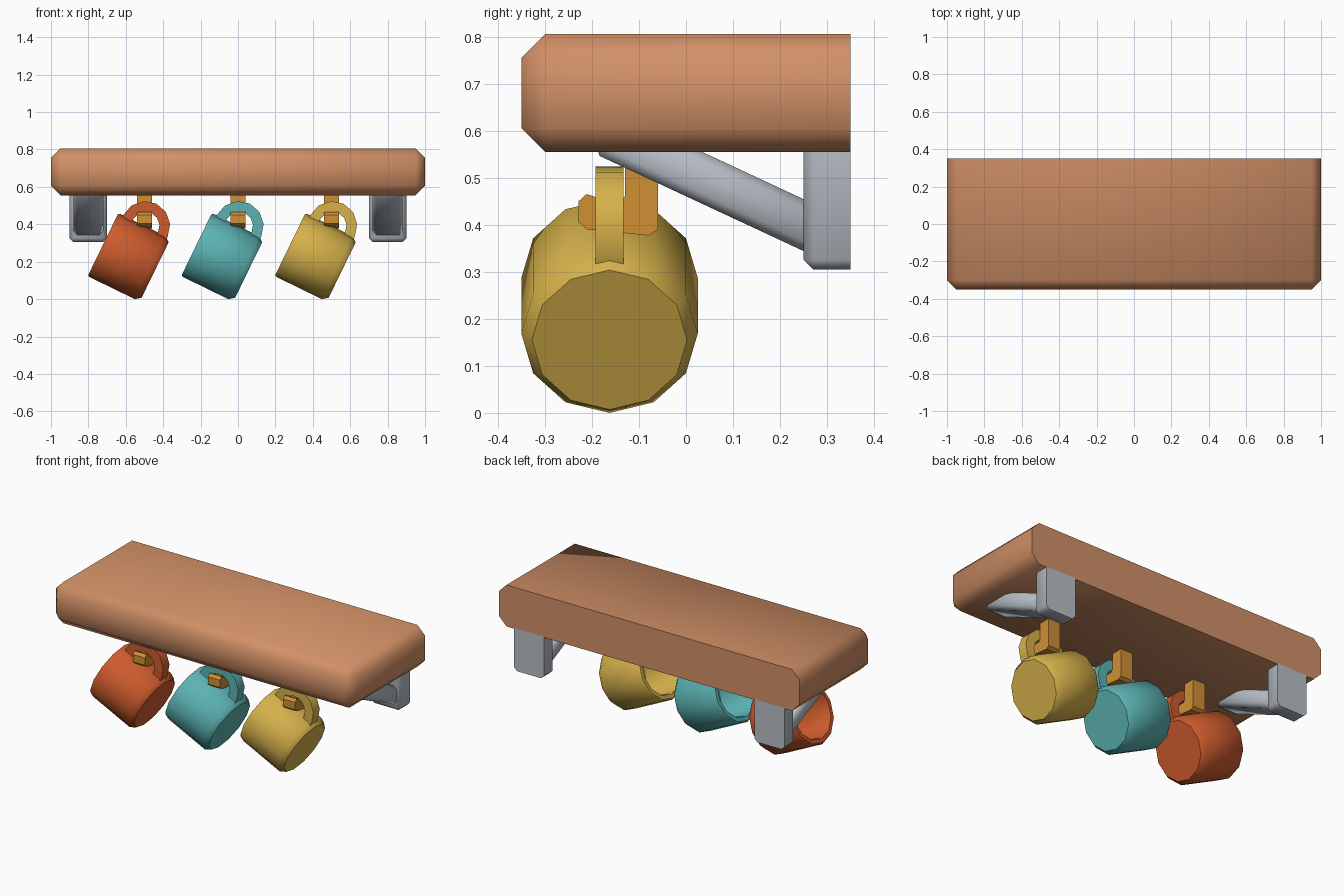
import bpy, bmesh, math
from mathutils import Matrix, Vector

if "Cube" in bpy.data.objects:
    bpy.data.objects.remove(bpy.data.objects["Cube"])


def material(name, rgb):
    m = bpy.data.materials.new(name)
    m.diffuse_color = (*rgb, 1)
    m.use_nodes = True
    m.node_tree.nodes["Principled BSDF"].inputs["Base Color"].default_value = m.diffuse_color
    return m


WOOD = material("warm_wood", (0.64, 0.28, 0.135))
STEEL = material("grey_metal", (0.48, 0.52, 0.57))
BRASS = material("amber_hook", (0.62, 0.28, 0.035))
RED = material("burnt_orange", (0.61, 0.105, 0.026))
TEAL = material("teal", (0.107, 0.45, 0.45))
YELLOW = material("mustard", (0.67, 0.44, 0.07))


def finish(bm, name, mat, angle=50):
    bmesh.ops.recalc_face_normals(bm, faces=bm.faces)
    me = bpy.data.meshes.new(name)
    bm.to_mesh(me)
    bm.free()
    me.materials.append(mat)
    me.shade_smooth()
    me.set_sharp_from_angle(angle=math.radians(angle))
    ob = bpy.data.objects.new(name, me)
    bpy.context.collection.objects.link(ob)
    return ob


def box(name, mat, lo, hi, bevel, keep=lambda e: True, angle=50):
    """Box between two corners, chamfering the edges chosen by keep."""
    bm = bmesh.new()
    lo, hi = Vector(lo), Vector(hi)
    bmesh.ops.create_cube(bm, size=1, matrix=Matrix.Translation((lo + hi) / 2)
                          @ Matrix.Diagonal((*(hi - lo), 1)))
    bmesh.ops.bevel(bm, geom=[e for e in bm.edges if keep(e)], offset=bevel,
                    segments=1, affect='EDGES')
    return finish(bm, name, mat, angle)


def prism(bm, loop, axis, width):
    """Extrude a closed loop of points by width, centred along axis."""
    axis = Vector(axis)
    f = bm.faces.new([bm.verts.new(Vector(p) - axis * width / 2) for p in loop])
    ext = bmesh.ops.extrude_face_region(bm, geom=[f])["geom"]
    bmesh.ops.translate(bm, vec=axis * width,
                        verts=[v for v in ext if isinstance(v, bmesh.types.BMVert)])


def not_on(axis, value):
    return lambda e: not all(abs(v.co[axis] - value) < 1e-4 for v in e.verts)


# Shelf board: chamfered everywhere but along the wall side
box("shelf_board", WOOD, (-1, -0.35, 0.555), (1, 0.35, 0.805), 0.05, not_on(1, 0.35))

# Wall brackets: upright plate and diagonal strut
for side, x in (("left", -0.8), ("right", 0.8)):
    back = not_on(1, 0.35)
    top = not_on(2, 0.56)
    box(side + "_bracket_plate", STEEL, (x - 0.1, 0.25, 0.305), (x + 0.1, 0.35, 0.56),
        0.02, lambda e: back(e) and top(e))
    strut = box(side + "_bracket_strut", STEEL, (-0.08, -0.26, -0.05), (0.08, 0.26, 0.05), 0.02)
    strut.location = (x, 0.055, 0.49)
    strut.rotation_euler.x = math.radians(-25)

HOOK = [(-0.06, 0.56), (-0.13, 0.56), (-0.13, 0.46), (-0.145, 0.447), (-0.175, 0.447),
        (-0.195, 0.46), (-0.212, 0.465), (-0.228, 0.45), (-0.228, 0.405),
        (-0.21, 0.39), (-0.08, 0.377), (-0.06, 0.39)]
# Mug wall as (radius, height): floor, chamfer, rim, hollow
MUG = [(0, -0.03), (0.165, -0.03), (0.1875, 0), (0.1875, 0.27), (0.18, 0.28),
       (0.157, 0.28), (0.15, 0.27), (0.15, 0.03), (0, 0.03)]

for x, label, mat in ((-0.5, "left", RED), (0, "middle", TEAL), (0.5, "right", YELLOW)):
    # Hook under the shelf
    bm = bmesh.new()
    prism(bm, [(x, y, z) for y, z in HOOK], (1, 0, 0), 0.08)
    finish(bm, label + "_hook", BRASS, 35)

    tilt = Matrix.Translation((x + 0.03, -0.1625, 0.1685)) @ Matrix.Rotation(math.radians(-64), 4, 'Y')

    # Twelve-sided mug body
    bm = bmesh.new()
    vs = [bm.verts.new((r, 0, h)) for r, h in MUG]
    es = [bm.edges.new(p) for p in zip(vs, vs[1:])]
    bmesh.ops.spin(bm, geom=vs + es, cent=(0, 0, 0), axis=(0, 0, 1),
                   angle=math.tau, steps=12)
    bmesh.ops.remove_doubles(bm, verts=bm.verts, dist=1e-4)
    finish(bm, label + "_mug", mat, 40).matrix_world = tilt

    # Half-ring handle, feet sunk into the mug wall
    def arc(r):
        pts = [(0.19 + r * math.sin(i * math.pi / 6), 0, 0.12 - r * math.cos(i * math.pi / 6))
               for i in range(7)]
        return [(0.165, 0, 0.12 - r)] + pts + [(0.165, 0, 0.12 + r)]
    bm = bmesh.new()
    prism(bm, arc(0.132) + arc(0.075)[::-1], (0, 1, 0), 0.06)
    finish(bm, label + "_mug_handle", mat, 35).matrix_world = tilt
